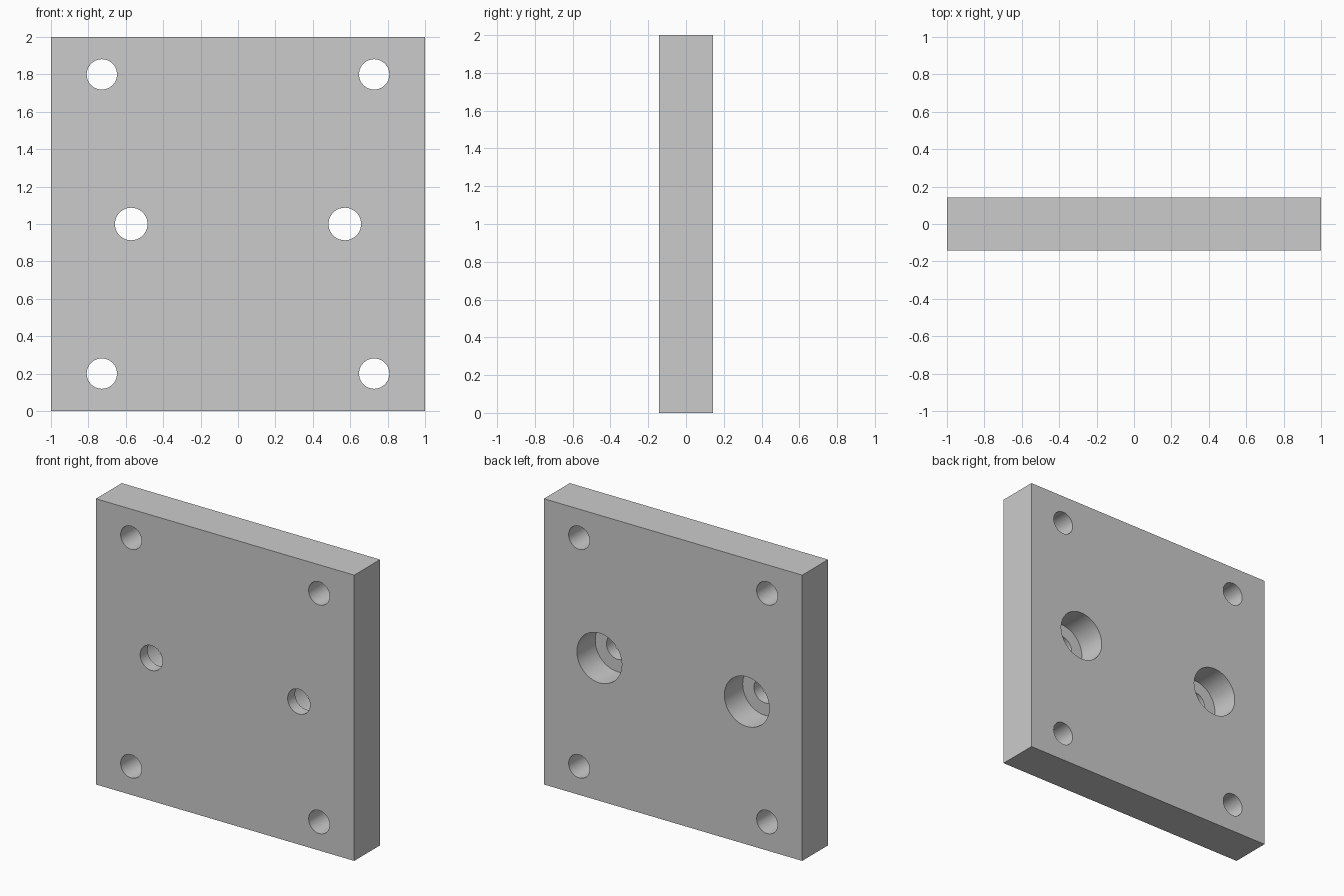
import bpy
from math import radians

if "Cube" in bpy.data.objects:
    bpy.data.objects.remove(bpy.data.objects["Cube"])

W, T, H = 2.0, 2 / 7, 2.0

# Plate body
bpy.ops.mesh.primitive_cube_add(size=1, location=(0, 0, H / 2))
plate = bpy.context.object
plate.name = "mounting_plate"
plate.scale = (W, T, H)
bpy.ops.object.transform_apply(location=True, rotation=False, scale=True)


def drill(x, z, radius, y0, y1):
    """Cut a round hole along y between y0 and y1."""
    bpy.ops.mesh.primitive_cylinder_add(
        vertices=64, radius=radius, depth=y1 - y0,
        location=(x, (y0 + y1) / 2, z), rotation=(radians(90), 0, 0))
    cutter = bpy.context.object
    cutter.name = "hole_cutter"
    cutter.hide_render = True
    mod = plate.modifiers.new("hole", 'BOOLEAN')
    mod.operation = 'DIFFERENCE'
    mod.solver = 'EXACT'
    mod.object = cutter
    bpy.ops.object.select_all(action='DESELECT')
    plate.select_set(True)
    bpy.context.view_layer.objects.active = plate
    bpy.ops.object.modifier_apply(modifier=mod.name)
    bpy.data.objects.remove(cutter, do_unlink=True)


for side in (-1, 1):
    # Corner through holes
    for z in (0.2, 1.8):
        drill(side * 0.728, z, 0.081, -T, T)
    # Middle holes, counterbored from the back
    drill(side * 0.571, 1.0, 0.174, T / 2 - 0.203, T)
    drill(side * 0.571, 1.0, 0.087, -T, T)

bpy.ops.object.shade_smooth_by_angle(angle=radians(30))
